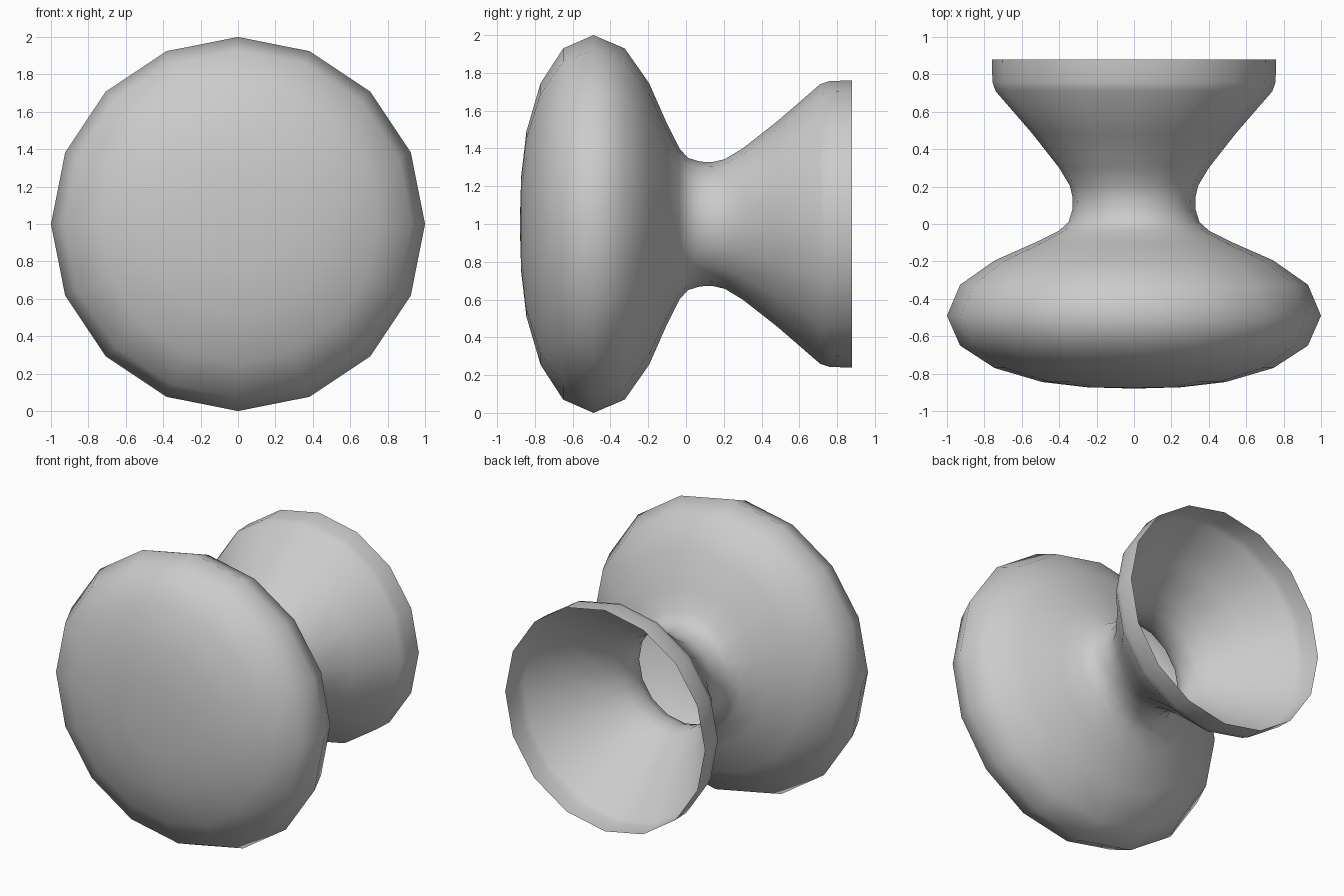
import bpy, bmesh, math

if "Cube" in bpy.data.objects:
    bpy.data.objects.remove(bpy.data.objects["Cube"])

# Lathe profile: (y, radius) from the domed front face to the open base rim
PROFILE = [(-0.873, 0.25), (-0.845, 0.49), (-0.77, 0.745), (-0.65, 0.93),
           (-0.49, 1.0), (-0.325, 0.93), (-0.195, 0.745), (-0.10, 0.53),
           (-0.035, 0.40), (0.01, 0.35), (0.075, 0.33), (0.14, 0.328),
           (0.205, 0.343), (0.30, 0.40), (0.485, 0.545), (0.71, 0.74),
           (0.76, 0.757), (0.88, 0.76)]
SIDES = 16
CENTRE_Z = 1.0

bm = bmesh.new()
tip = bm.verts.new((0, -0.88, CENTRE_Z))
rings = []
for y, r in PROFILE:
    rings.append([bm.verts.new((r * math.cos(2 * math.pi * i / SIDES), y,
                                CENTRE_Z + r * math.sin(2 * math.pi * i / SIDES)))
                  for i in range(SIDES)])

# Front cap fan, then the side bands; the base stays open and hollow
for i in range(SIDES):
    j = (i + 1) % SIDES
    bm.faces.new((tip, rings[0][i], rings[0][j]))
    for a, b in zip(rings, rings[1:]):
        bm.faces.new((a[i], b[i], b[j], a[j]))
for f in bm.faces:
    f.smooth = True

# Knob shell object
mesh = bpy.data.meshes.new("round_knob")
bm.to_mesh(mesh)
bm.free()
knob = bpy.data.objects.new("round_knob", mesh)
bpy.context.collection.objects.link(knob)
